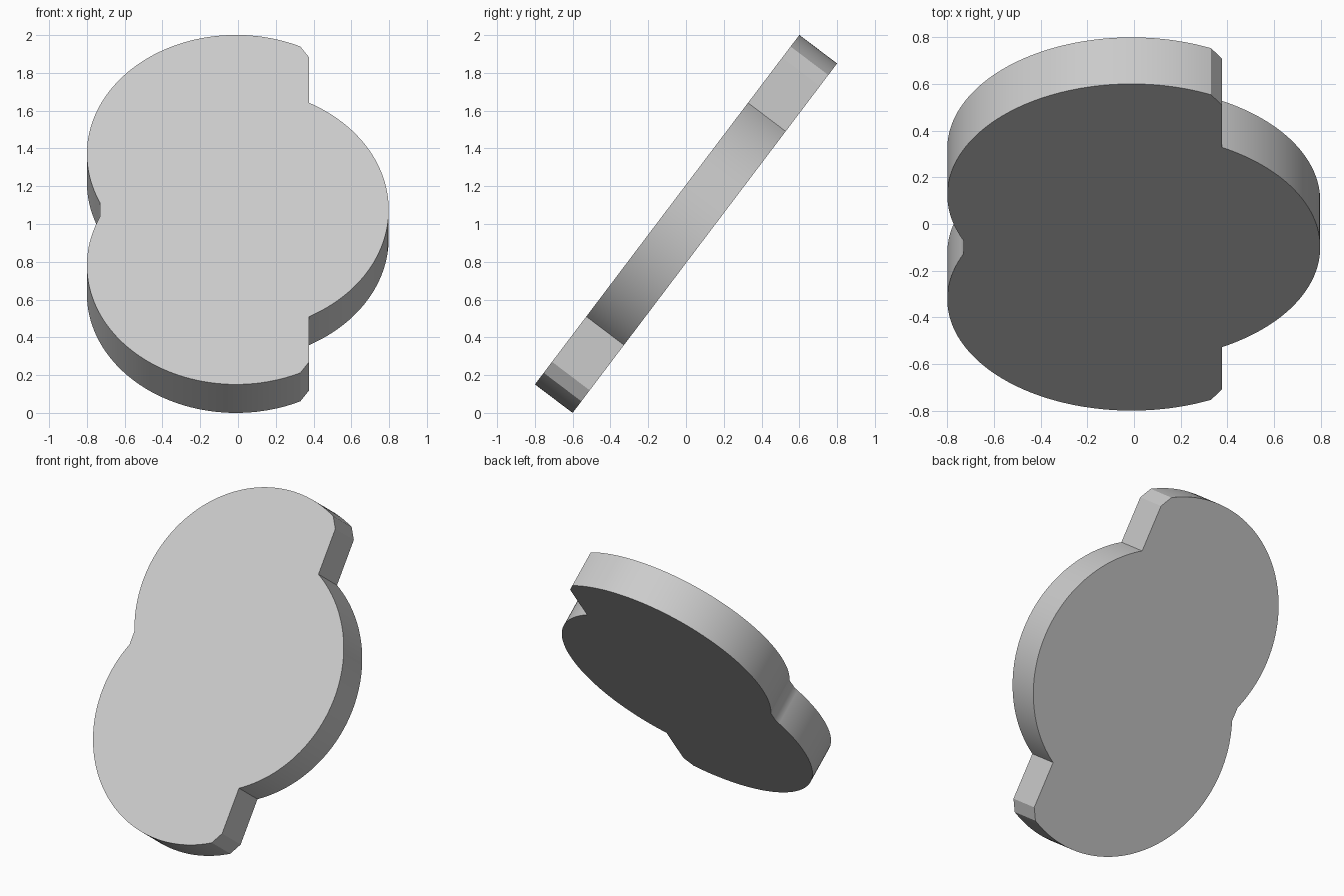
import bpy, bmesh, math
from mathutils import Matrix, Vector

cube = bpy.data.objects.get("Cube")
if cube:
    bpy.data.objects.remove(cube, do_unlink=True)

# Grey material
grey = bpy.data.materials.new("light_grey")
grey.use_nodes = True
colour = (0.6, 0.6, 0.6, 1)
grey.diffuse_color = colour
grey.node_tree.nodes["Principled BSDF"].inputs["Base Color"].default_value = colour


def arc(cx, cy, r, start, end, steps):
    """Points on a circle, angles in radians."""
    return [(cx + r * math.cos(start + (end - start) * i / steps),
             cy + r * math.sin(start + (end - start) * i / steps))
            for i in range(steps + 1)]


# Upper half of the outline, from the right tip round to the left notch
CX, LOBE_Y, LOBE_R, NOSE_R = -0.01, 0.37, 0.79, 0.808
STEP_X, CHAMFER_X, NOTCH_X = 0.377, 0.33, -0.73
nose_end = math.acos((STEP_X - CX) / NOSE_R)
lobe_start = math.acos((CHAMFER_X - CX) / LOBE_R)
lobe_end = 2 * math.pi - math.acos((NOTCH_X - CX) / LOBE_R)
upper = arc(CX, 0, NOSE_R, 0, nose_end, 24)
upper.append((STEP_X, 1.01))
upper += arc(CX, LOBE_Y, LOBE_R, lobe_start, lobe_end, 64)

# Mirror to get the lower half, skipping the shared right tip
outline = upper + [(x, -y) for x, y in reversed(upper[1:])]

# Extrude the outline into a plate
THICKNESS = 0.25
bm = bmesh.new()
face = bm.faces.new([bm.verts.new((x, y, -THICKNESS / 2)) for x, y in outline])
extruded = bmesh.ops.extrude_face_region(bm, geom=[face])["geom"]
top = [v for v in extruded if isinstance(v, bmesh.types.BMVert)]
bmesh.ops.translate(bm, verts=top, vec=(0, 0, THICKNESS))
bmesh.ops.recalc_face_normals(bm, faces=bm.faces)

# Lean the plate back and lift it onto the ground
lean = math.atan2(1.85, 1.4)
bm.transform(Matrix.Rotation(lean, 4, "X"))
bm.transform(Matrix.Translation(Vector((0, 0, -min(v.co.z for v in bm.verts)))))

mesh = bpy.data.meshes.new("leaning_plate")
bm.to_mesh(mesh)
bm.free()
mesh.materials.append(grey)
plate = bpy.data.objects.new("leaning_plate", mesh)
bpy.context.collection.objects.link(plate)

# Smooth the curved rim only
bpy.ops.object.select_all(action="DESELECT")
plate.select_set(True)
bpy.context.view_layer.objects.active = plate
bpy.ops.object.shade_smooth_by_angle(angle=math.radians(30))
